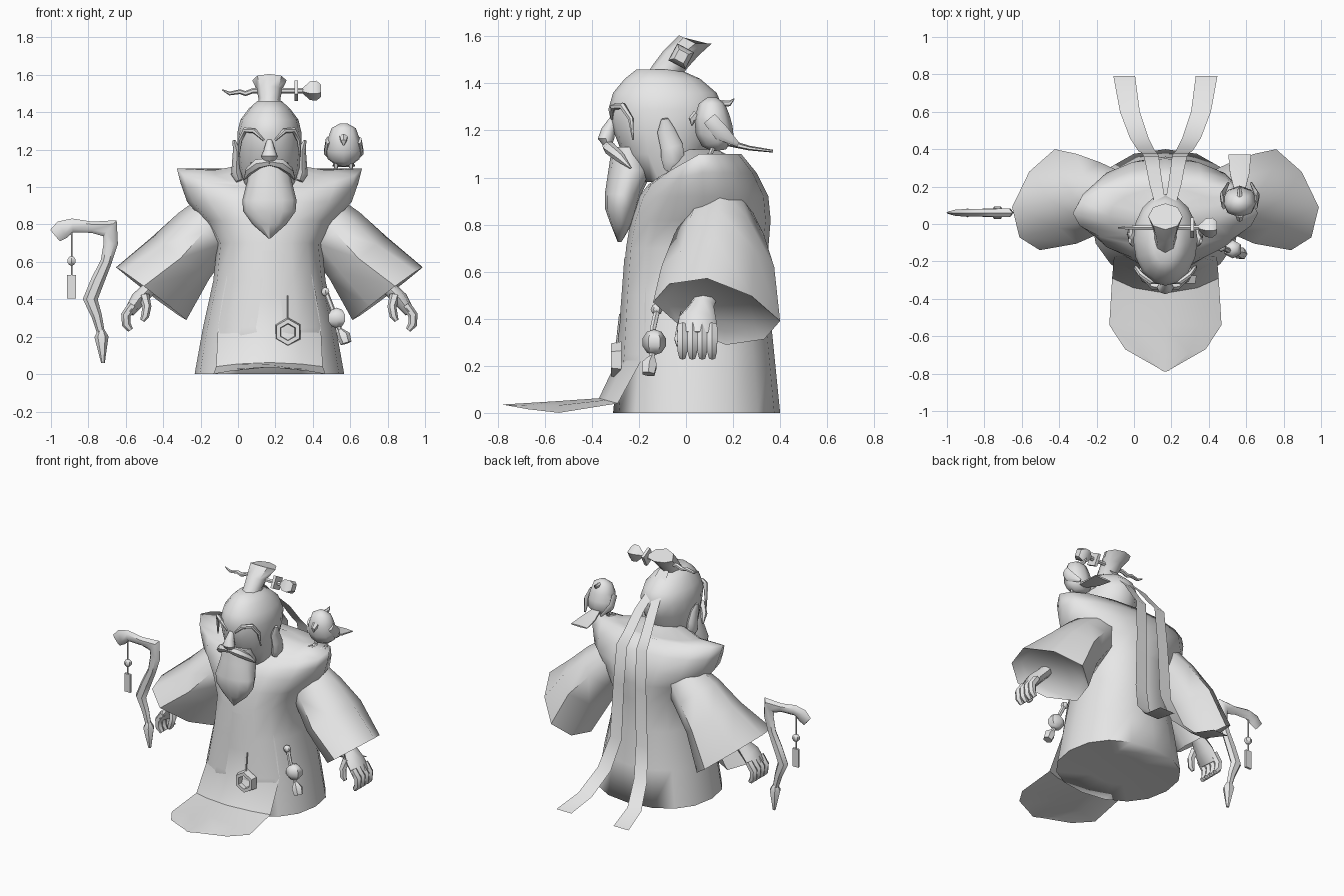
import bpy, bmesh, math
from mathutils import Vector

CX = 0.168  # body centre line
grey = bpy.data.materials.new("plain_grey")
grey.diffuse_color = (0.8, 0.8, 0.8, 1)


def finish(name, bm, angle=40, closed=True):
    if closed:
        bmesh.ops.recalc_face_normals(bm, faces=bm.faces)
    me = bpy.data.meshes.new(name)
    bm.to_mesh(me)
    bm.free()
    me.materials.append(grey)
    ob = bpy.data.objects.new(name, me)
    bpy.context.collection.objects.link(ob)
    bpy.ops.object.select_all(action='DESELECT')
    ob.select_set(True)
    bpy.context.view_layer.objects.active = ob
    bpy.ops.object.shade_smooth_by_angle(angle=math.radians(angle))
    return ob


def loft(name, rings, angle=40, loop=False):
    bm = bmesh.new()
    vs = [[bm.verts.new(p) for p in r] for r in rings]
    n = len(vs[0])
    pairs = list(zip(vs, vs[1:])) + ([(vs[-1], vs[0])] if loop else [])
    for a, b in pairs:
        for i in range(n):
            j = (i + 1) % n
            bm.faces.new((a[i], a[j], b[j], b[i]))
    if not loop:
        bm.faces.new(vs[0][::-1])
        bm.faces.new(vs[-1])
    return finish(name, bm, angle)


def level_ring(z, hw, yf, yb, n=16, power=1.0, drop=0.0):
    """Flat oval ring; drop lowers its front."""
    out = []
    for i in range(n):
        a = 2 * math.pi * i / n
        c, s = math.cos(a), math.sin(a)
        c, s = (math.copysign(abs(t) ** power, t) for t in (c, s))
        out.append((CX + hw * c, (yf + yb) / 2 + (yb - yf) / 2 * s, z + drop * min(0, s)))
    return out


def tube(name, pts, radii, n=8, ref=(0, 1, 0), angle=50):
    """Tube along pts; radii are (across, along ref) pairs or single values."""
    pts = [Vector(p) for p in pts]
    rings = []
    for k, p in enumerate(pts):
        t = (pts[min(k + 1, len(pts) - 1)] - pts[max(k - 1, 0)]).normalized()
        u = t.cross(Vector(ref)).normalized()
        v = u.cross(t)
        r = radii[k]
        ru, rv = r if isinstance(r, tuple) else (r, r)
        rings.append([p + u * ru * math.cos(2 * math.pi * i / n)
                      + v * rv * math.sin(2 * math.pi * i / n) for i in range(n)])
    return loft(name, rings, angle)


def blob(name, loc, size, seg=8, rows=6, angle=50):
    bm = bmesh.new()
    bmesh.ops.create_uvsphere(bm, u_segments=seg, v_segments=rows, radius=1)
    for v in bm.verts:
        v.co = Vector([v.co[i] * size[i] + loc[i] for i in range(3)])
    return finish(name, bm, angle)


def sheet(name, rows):
    bm = bmesh.new()
    vs = [[bm.verts.new(p) for p in r] for r in rows]
    for a, b in zip(vs, vs[1:]):
        for i in range(len(a) - 1):
            bm.faces.new((a[i], a[i + 1], b[i + 1], b[i]))
    return finish(name, bm, 40, False)


# Robe with flared shoulders
loft("robe", [level_ring(z, w, f, b, 16, p, d) for z, w, f, b, p, d in (
    (0.01, 0.2, -0.13, 0.22, 0.9, 0), (0, 0.40, -0.31, 0.40, 0.9, 0),
    (0.25, 0.355, -0.285, 0.375, 0.9, 0), (0.5, 0.30, -0.27, 0.35, 0.9, 0),
    (0.7, 0.28, -0.255, 0.35, 0.9, 0), (0.82, 0.35, -0.235, 0.36, 0.95, 0),
    (0.92, 0.44, -0.20, 0.35, 0.95, 0), (1.02, 0.475, -0.16, 0.30, 0.97, 0.05),
    (1.1, 0.495, -0.12, 0.235, 1.0, 0.1), (1.09, 0.30, -0.1, 0.19, 1.0, 0.08),
    (1.12, 0.13, -0.09, 0.13, 1, 0.03))], 100)

# Front panel trailing over the ground, ridged along its middle
panel = []
for yc, zc, ye, ze, w in ((-0.262, 0.66, -0.17, 0.66, 0.20), (-0.28, 0.42, -0.17, 0.42, 0.25),
                          (-0.295, 0.22, -0.175, 0.25, 0.275), (-0.37, 0.062, -0.29, 0.04, 0.285),
                          (-0.54, 0.05, -0.54, 0.0, 0.30), (-0.70, 0.04, -0.67, 0.015, 0.215),
                          (-0.79, 0.035, -0.775, 0.034, 0.03)):
    panel.append([(CX + w * t, yc + (ye - yc) * t * t, zc + (ze - zc) * t * t)
                  for t in (-1, -0.6, 0, 0.6, 1)])
sheet("front_panel", panel)

# Sleeves, hands, ears, brows, moustache and ribbons on both sides
for s, side in ((-1, "right"), (1, "left")):
    def P(d, y, z):
        return (CX + s * d, y, z)

    def sleeve_ring(d, y, z, half, depth, skew=0.0):
        out = []
        for i in range(8):
            a = math.pi * i / 4
            k = 0.92 if i % 2 else 1.0
            c, q = k * math.cos(a), k * math.sin(a)
            out.append(P(d + 0.8 * half * c - skew * q, y + depth * q - skew * c,
                         z + 0.6 * half * c - skew * q))
        return out
    loft(side + "_sleeve", [sleeve_ring(*r) for r in (
        (0.23, 0.145, 0.87, 0.15, 0.13), (0.35, 0.14, 0.76, 0.17, 0.19),
        (0.475, 0.135, 0.62, 0.19, 0.24), (0.632, 0.13, 0.43, 0.235, 0.27, 0.04),
        (0.61, 0.13, 0.46, 0.19, 0.22, 0.03))], 60)

    tube(side + "_hand", [P(0.56, 0.10, 0.56), P(0.64, 0.07, 0.46), P(0.70, 0.05, 0.40),
                          P(0.75, 0.045, 0.33)],
         [(0.045, 0.055), (0.038, 0.05), (0.042, 0.08), (0.028, 0.085)])
    for k in range(4):
        y = -0.015 + 0.042 * k
        tube(side + "_finger_%d" % k, [P(0.73, y, 0.37), P(0.768, y, 0.315),
                                       P(0.765, y, 0.265), P(0.742, y, 0.235)],
             [0.025, 0.026, 0.024, 0.015], 6)
    tube(side + "_thumb", [P(0.67, 0.0, 0.42), P(0.655, -0.02, 0.36), P(0.665, -0.03, 0.31),
                           P(0.68, -0.03, 0.285)], [0.028, 0.024, 0.022, 0.012], 6)

    tube(side + "_ear", [P(0.16, -0.07, 1.03), P(0.175, -0.055, 1.07), P(0.175, -0.06, 1.13),
                         P(0.175, -0.085, 1.2), P(0.19, -0.09, 1.25)],
         [(0.018, 0.025), (0.03, 0.05), (0.025, 0.048), (0.02, 0.038), (0.008, 0.015)])
    tube(side + "_brow", [P(0.03, -0.315, 1.25), P(0.08, -0.31, 1.30), P(0.13, -0.27, 1.305),
                          P(0.157, -0.235, 1.25), P(0.165, -0.225, 1.16)],
         [0.006, 0.014, 0.015, 0.012, 0.004], 6, (0, 0.5, 1))
    tube(side + "_moustache", [P(0.0, -0.335, 1.135), P(0.06, -0.325, 1.125), P(0.11, -0.28, 1.085),
                               P(0.135, -0.235, 1.04)],
         [0.022, 0.028, 0.022, 0.004], 6, (0, 0, 1))

    path = ((0.015, 0.0, 1.47, 0.02), (0.03, 0.12, 1.34, 0.03), (0.05, 0.21, 1.25, 0.035),
            (0.065, 0.30, 1.13, 0.037), (0.075, 0.36, 1.06, 0.04), (0.085, 0.38, 0.8, 0.042),
            (0.1, 0.39, 0.42, 0.045), (0.14, 0.46, 0.22, 0.05), (0.19, 0.60, 0.08, 0.053),
            (0.22, 0.79, 0.03, 0.058))
    sheet(side + "_ribbon", [[P(d - w, y, z), P(d + w, y, z)] for d, y, z, w in path])

# Head, nose and beard
loft("head", [level_ring(z, w, f, b) for z, w, f, b in (
    (0.98, 0.12, -0.18, 0.04), (1.1, 0.16, -0.27, 0.08), (1.2, 0.17, -0.31, 0.14),
    (1.29, 0.172, -0.33, 0.16), (1.36, 0.155, -0.31, 0.13), (1.42, 0.11, -0.26, 0.06),
    (1.46, 0.065, -0.21, -0.03))], 60)
tube("nose", [(CX, -0.31, 1.25), (CX, -0.33, 1.2), (CX, -0.34, 1.165), (CX, -0.33, 1.13)],
     [(0.015, 0.015), (0.03, 0.03), (0.045, 0.035), (0.03, 0.015)], 8)
loft("beard", [level_ring(z, w, f, b, 12) for z, w, f, b in (
    (1.13, 0.10, -0.315, -0.18), (1.03, 0.12, -0.33, -0.14), (0.93, 0.145, -0.345, -0.19),
    (0.87, 0.14, -0.345, -0.205), (0.80, 0.09, -0.32, -0.23), (0.725, 0.005, -0.29, -0.275))], 60)

# Top knot and hairpin
loft("top_knot", [level_ring(*r) for r in (
    (1.42, 0.065, -0.18, -0.03, 8), (1.47, 0.058, -0.14, 0.01, 8, 1, -0.01),
    (1.52, 0.068, -0.095, 0.055, 8, 1, -0.02), (1.57, 0.092, -0.03, 0.11, 8, 1, -0.035))], 50)
tube("hairpin", [(-0.085, -0.02, 1.52), (-0.045, -0.02, 1.50), (0.01, -0.02, 1.51),
                 (0.04, -0.02, 1.50), (0.08, -0.02, 1.515), (0.38, -0.02, 1.515)],
     [0.003, 0.01, 0.013, 0.014, 0.014, 0.014], 6)
tube("hairpin_disc", [(0.302, -0.02, 1.515), (0.322, -0.02, 1.515)], [0.058, 0.058], 4, (0, 1, 0.3))
tube("hairpin_bead", [(0.345, -0.02, 1.515), (0.385, -0.02, 1.515), (0.42, -0.02, 1.515),
                      (0.445, -0.02, 1.515)], [0.015, 0.052, 0.056, 0.032], 4, (0, 1, 0.3))

# Bird on the shoulder
tube("bird_body", [(0.565, 0.14, 1.115), (0.565, 0.135, 1.15), (0.565, 0.12, 1.20),
                   (0.565, 0.11, 1.26), (0.565, 0.11, 1.315), (0.565, 0.11, 1.34)],
     [(0.04, 0.03), (0.085, 0.07), (0.095, 0.08), (0.085, 0.075), (0.065, 0.055), (0.02, 0.02)], 8)
tube("bird_beak", [(0.565, 0.05, 1.265), (0.565, 0.025, 1.245), (0.565, 0.025, 1.22)],
     [0.025, 0.016, 0.002], 6, (1, 0, 0))
tube("bird_tail", [(0.565, 0.17, 1.15), (0.565, 0.27, 1.125), (0.565, 0.37, 1.112)],
     [(0.015, 0.03), (0.01, 0.06), (0.006, 0.07)], 6, (1, 0, 0))
tube("bird_crest", [(0.565, 0.14, 1.315), (0.565, 0.185, 1.315), (0.565, 0.205, 1.335)],
     [0.016, 0.012, 0.002], 6, (1, 0, 0))
for s in (-1, 1):
    x = 0.565 + s * 0.04
    tube("bird_wing", [(x + s * 0.045, 0.10, 1.25), (x + s * 0.055, 0.15, 1.19),
                       (x + s * 0.02, 0.22, 1.14)], [(0.03, 0.012), (0.035, 0.012), (0.01, 0.006)],
         6, (1, 0, 0))
    tube("bird_leg", [(x, 0.12, 1.14), (x, 0.10, 1.09)], [0.012, 0.01], 6)
    for t in (-1, 0, 1):
        tube("bird_toe", [(x, 0.11, 1.095), (x + t * 0.025, 0.06, 1.09)], [0.01, 0.006], 5, (0, 0, 1))

# Crooked staff with hanging charm
SY = 0.06
tube("staff", [(x, SY, z) for x, z in (
    (-0.978, 0.74), (-0.94, 0.772), (-0.885, 0.795), (-0.78, 0.785), (-0.685, 0.78),
    (-0.68, 0.70), (-0.705, 0.60), (-0.75, 0.50), (-0.79, 0.40), (-0.755, 0.31), (-0.73, 0.21))],
     [(0.04, 0.008), (0.05, 0.02), (0.037, 0.024), (0.03, 0.024), (0.056, 0.026),
      (0.038, 0.026), (0.03, 0.024), (0.036, 0.026), (0.04, 0.026), (0.028, 0.022), (0.02, 0.018)], 6)
tube("staff_tip", [(-0.73, SY, 0.235), (-0.73, SY, 0.20), (-0.722, SY, 0.06)],
     [0.018, 0.038, 0.01], 6)
tube("charm_cord", [(-0.89, SY, 0.78), (-0.89, SY, 0.52)], [0.005, 0.005], 5)
blob("charm_bead", (-0.89, SY, 0.605), (0.026, 0.026, 0.026), 6, 5)
loft("charm_tassel", [[(-0.89 + 0.023 * a, SY + 0.008 * b, z) for a, b in
                       ((-1, -1), (1, -1), (1, 1), (-1, 1))] for z in (0.53, 0.405)])

# Hexagonal pendant on the panel
hexa = []
for i in range(6):
    a = math.pi / 3 * i + math.pi / 6
    hexa.append([(0.267 + r * math.cos(a), y, 0.225 + r * math.sin(a))
                 for r, y in ((0.042, -0.275), (0.078, -0.275), (0.07, -0.318), (0.046, -0.318))])
loft("hex_pendant", hexa, 30, True)
tube("hex_cord", [(0.267, -0.294, 0.29), (0.267, -0.28, 0.42)], [0.005, 0.005], 5)

# Gourd hanging at the hip
tube("gourd_cord", [(0.465, -0.12, 0.45), (0.50, -0.14, 0.36), (0.53, -0.14, 0.28),
                    (0.56, -0.15, 0.19)], [0.014, 0.014, 0.014, 0.01], 6)
blob("gourd_knot", (0.467, -0.125, 0.44), (0.025, 0.025, 0.025), 6, 4)
blob("gourd_bead", (0.528, -0.135, 0.30), (0.055, 0.052, 0.055), 6, 5)
tube("gourd_tassel", [(0.545, -0.145, 0.235), (0.565, -0.155, 0.205), (0.578, -0.16, 0.165)],
     [0.015, 0.036, 0.03], 6)
